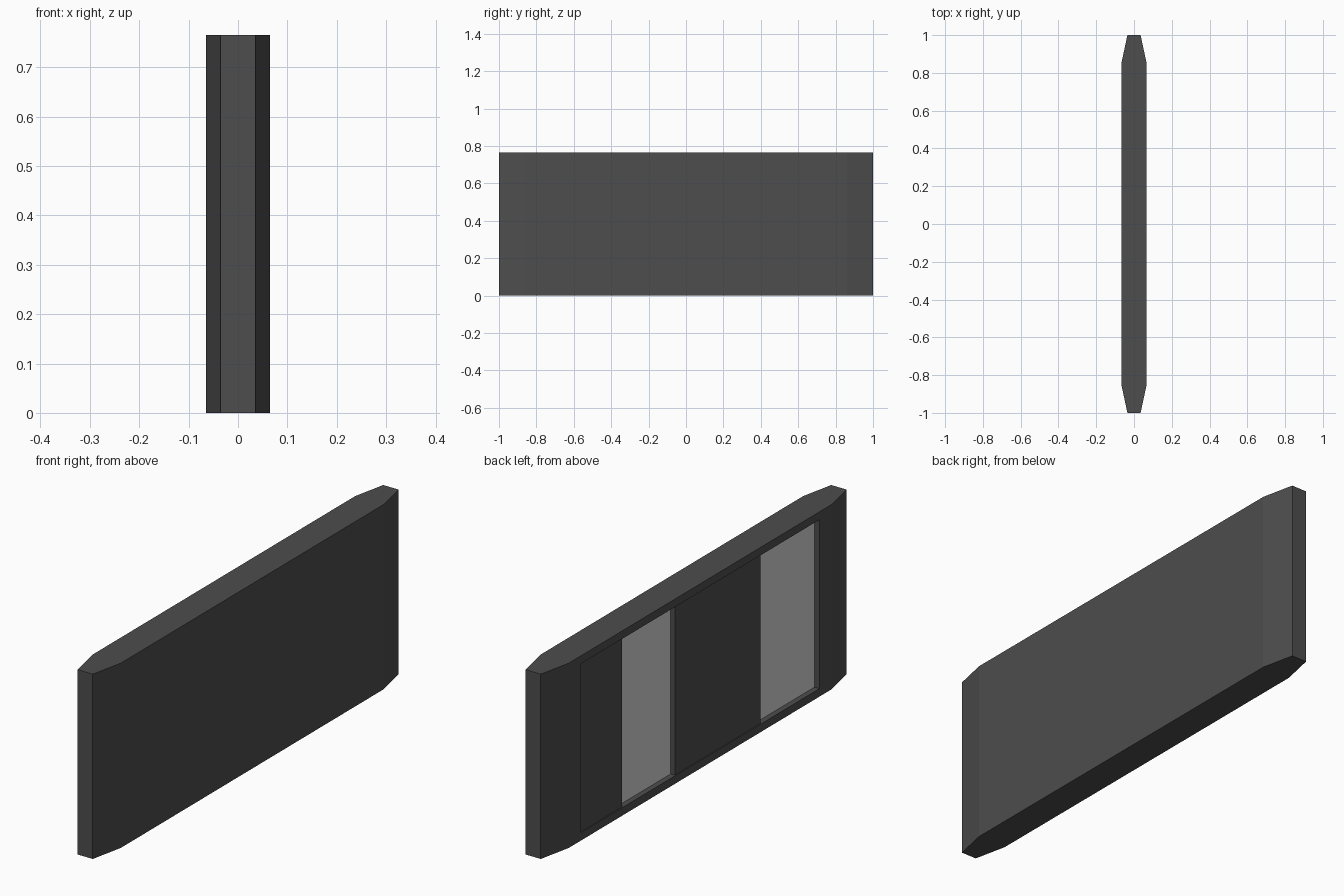
import bpy, bmesh
from mathutils import Vector

if "Cube" in bpy.data.objects:
    bpy.data.objects.remove(bpy.data.objects["Cube"])

HEIGHT, HALF_W, RECESS = 0.765, 0.065, 0.023


def material(name, value):
    m = bpy.data.materials.new(name)
    m.diffuse_color = (value, value, value, 1)
    m.use_nodes = True
    m.node_tree.nodes["Principled BSDF"].inputs["Base Color"].default_value = m.diffuse_color
    return m


dark = material("dark grey", 0.075)
light = material("light grey", 0.66)


def finish(name, bm, mats):
    bmesh.ops.recalc_face_normals(bm, faces=bm.faces)
    mesh = bpy.data.meshes.new(name)
    bm.to_mesh(mesh)
    bm.free()
    for m in mats:
        mesh.materials.append(m)
    ob = bpy.data.objects.new(name, mesh)
    bpy.context.collection.objects.link(ob)
    return ob


# Slab with tapered ends, extruded upward from its plan outline
bm = bmesh.new()
plan = [(0.035, -1), (HALF_W, -0.86), (HALF_W, 0.86), (0.035, 1),
        (-0.035, 1), (-HALF_W, 0.86), (-HALF_W, -0.86), (-0.035, -1)]
base = bm.faces.new([bm.verts.new((x, y, 0)) for x, y in plan])
top = bmesh.ops.extrude_face_region(bm, geom=[base])
bmesh.ops.translate(bm, vec=(0, 0, HEIGHT),
                    verts=[v for v in top["geom"] if isinstance(v, bmesh.types.BMVert)])
bmesh.ops.recalc_face_normals(bm, faces=bm.faces)

# Shallow framed recess with a light back on the left side
side = next(f for f in bm.faces if f.normal.x < -0.99)
bmesh.ops.inset_individual(bm, faces=[side], thickness=0.03)
for v in side.verts:
    v.co.y = 0.78 if v.co.y > 0 else -0.78
    v.co.z = 0.732 if v.co.z > HEIGHT / 2 else 0.033
res = bmesh.ops.extrude_discrete_faces(bm, faces=[side])
back = res["faces"][0]
bmesh.ops.translate(bm, vec=(RECESS, 0, 0), verts=back.verts)
back.material_index = 1
finish("slab", bm, [dark, light])


# Dark panels standing in the recess
def panel(name, y0, y1):
    bm = bmesh.new()
    bmesh.ops.create_cube(bm, size=1)
    size = Vector((RECESS - 0.004, y1 - y0, 0.699))
    centre = Vector((-HALF_W + 0.004 + size.x / 2, (y0 + y1) / 2, 0.3825))
    for v in bm.verts:
        v.co = v.co * size + centre
    finish(name, bm, [dark])


panel("back_panel", 0.505, 0.78)
panel("middle_panel", -0.40, 0.16)
